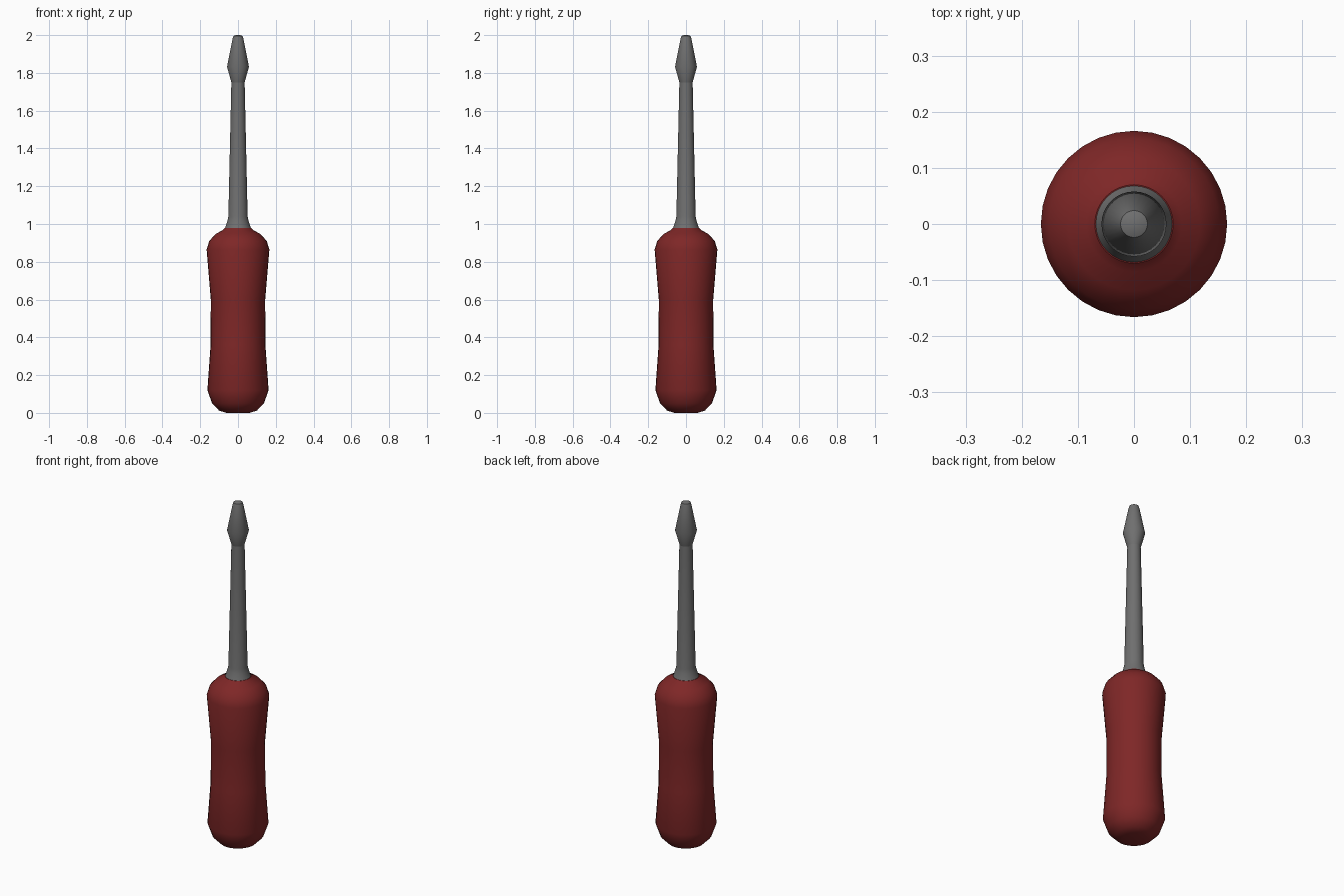
import bpy, bmesh, math

cube = bpy.data.objects.get("Cube")
if cube:
    bpy.data.objects.remove(cube, do_unlink=True)


def material(name, rgb):
    m = bpy.data.materials.new(name)
    m.use_nodes = True
    m.diffuse_color = (*rgb, 1)
    bsdf = m.node_tree.nodes["Principled BSDF"]
    bsdf.inputs["Base Color"].default_value = (*rgb, 1)
    bsdf.inputs["Roughness"].default_value = 0.6
    return m


def lathe(name, profile, mat, sides=32):
    """Spin a (radius, height) profile around z and cap both ends."""
    bm = bmesh.new()
    rings = []
    for r, z in profile:
        angles = [2 * math.pi * i / sides for i in range(sides)]
        rings.append([bm.verts.new((r * math.cos(a), r * math.sin(a), z)) for a in angles])
    for low, high in zip(rings, rings[1:]):
        for i in range(sides):
            j = (i + 1) % sides
            bm.faces.new((low[i], low[j], high[j], high[i]))
    bm.faces.new(rings[0][::-1])
    bm.faces.new(rings[-1])
    mesh = bpy.data.meshes.new(name)
    bm.to_mesh(mesh)
    bm.free()
    mesh.materials.append(mat)
    obj = bpy.data.objects.new(name, mesh)
    bpy.context.collection.objects.link(obj)
    bpy.ops.object.select_all(action='DESELECT')
    obj.select_set(True)
    bpy.context.view_layer.objects.active = obj
    bpy.ops.object.shade_smooth_by_angle(angle=math.radians(40))
    return obj


red = material("dark_red", (0.21, 0.02, 0.02))
steel = material("steel_grey", (0.16, 0.16, 0.16))

# Waisted grip with rounded ends
lathe("handle", [(0.06, 0), (0.10, 0.012), (0.137, 0.05), (0.162, 0.12),
                 (0.145, 0.36), (0.144, 0.60), (0.166, 0.865), (0.152, 0.91),
                 (0.118, 0.948), (0.085, 0.965), (0.07, 0.98)], red)

# Tapered shaft with a flared collar at its base
lathe("shaft", [(0.07, 0.975), (0.066, 0.985), (0.056, 1.015), (0.051, 1.04),
                (0.035, 1.755)], steel)

# Spear shaped tip
lathe("tip", [(0.035, 1.75), (0.058, 1.832), (0.029, 1.98), (0.024, 1.995),
              (0.012, 2.0)], steel)
